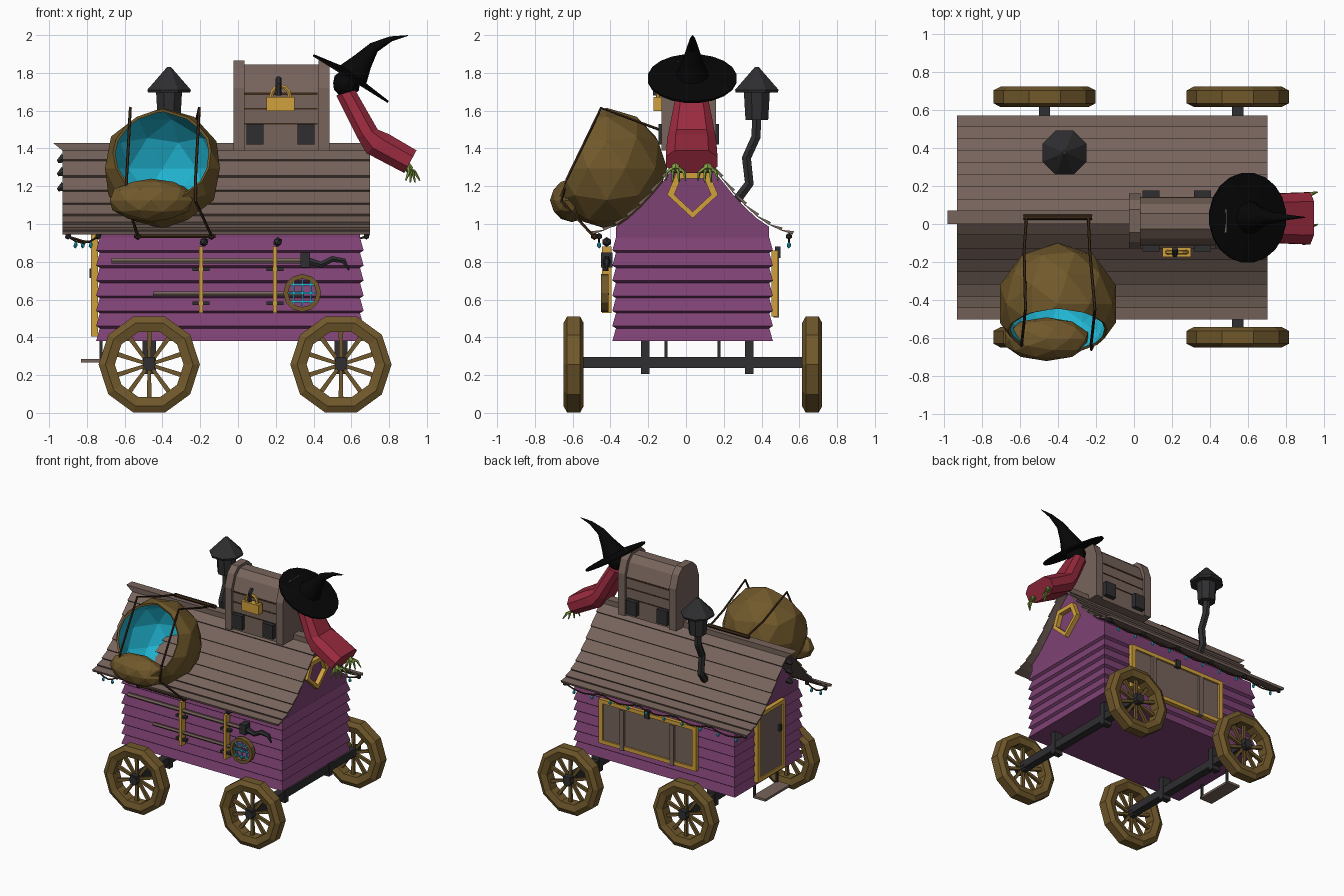
import bpy, bmesh, math
from mathutils import Vector as V, Matrix

if "Cube" in bpy.data.objects:
    bpy.data.objects.remove(bpy.data.objects["Cube"])


def colour(name, r, g, b):
    m = bpy.data.materials.new(name)
    c = tuple((k / 255) ** 2.2 for k in (r, g, b)) + (1,)
    m.use_nodes = True
    m.diffuse_color = c
    m.node_tree.nodes["Principled BSDF"].inputs["Base Color"].default_value = c
    return m


WOOD = colour("weathered wood", 118, 100, 92)
PURPLE = colour("purple paint", 126, 68, 116)
BROWN = colour("warm brown", 112, 89, 47)
CYAN = colour("bright cyan", 38, 180, 210)
GOLD = colour("gold trim", 208, 160, 64)
IRON = colour("dark iron", 50, 50, 52)
BLACK = colour("black cloth", 15, 15, 15)
RED = colour("red cloth", 152, 46, 64)
GREEN = colour("green skin", 134, 162, 72)
ROPE = colour("dark rope", 62, 45, 30)
C = 0.035  # centre line of the wagon


def finish(name, bm, *mats):
    bmesh.ops.remove_doubles(bm, verts=bm.verts, dist=1e-5)
    bmesh.ops.recalc_face_normals(bm, faces=bm.faces)
    me = bpy.data.meshes.new(name)
    bm.to_mesh(me)
    bm.free()
    for m in mats:
        me.materials.append(m)
    ob = bpy.data.objects.new(name, me)
    bpy.context.collection.objects.link(ob)
    return ob


def loft(name, rings, mat, cap=True):
    bm = bmesh.new()
    vs = [[bm.verts.new(p) for p in r] for r in rings]
    n = len(vs[0])
    for a, b in zip(vs, vs[1:]):
        for i in range(n):
            j = (i + 1) % n
            bm.faces.new((a[i], a[j], b[j], b[i]))
    if cap:
        bm.faces.new(vs[0])
        bm.faces.new(vs[-1])
    return finish(name, bm, mat)


def prism(name, yz, x0, x1, mat):
    return loft(name, [[(x, y, z) for y, z in yz] for x in (x0, x1)], mat)


def box(name, c, s, mat):
    x, y, z = c
    a, b, h = (k / 2 for k in s)
    return prism(name, [(y - b, z - h), (y + b, z - h), (y + b, z + h), (y - b, z + h)], x - a, x + a, mat)


def tube(name, path, radii, n, mat):
    pts = [V(p) for p in path]
    if not isinstance(radii, (list, tuple)):
        radii = [radii] * len(pts)
    span = pts[-1] - pts[0]
    ref = V((0, 1, 0)) if abs(span.x) > max(abs(span.y), abs(span.z)) else V((1, 0, 0))
    rings = []
    for i, p in enumerate(pts):
        t = (pts[min(i + 1, len(pts) - 1)] - pts[max(i - 1, 0)]).normalized()
        u = t.cross(ref).normalized()
        w = u.cross(t)
        rings.append([p + radii[i] * (u * math.cos(a) + w * math.sin(a))
                      for a in (math.tau * (k + 0.5) / n for k in range(n))])
    return loft(name, rings, mat)


def hoop(name, c, profile, n, mat):
    """Ring around the y axis; profile holds (radius, y) pairs."""
    return loft(name, [[(c[0] + r * math.cos(a), c[1] + y, c[2] + r * math.sin(a)) for r, y in profile]
                       for a in (math.tau * k / n for k in range(n + 1))], mat, cap=False)


def ball(name, c, r, mat, level=2, scale=(1, 1, 1)):
    bm = bmesh.new()
    bmesh.ops.create_icosphere(bm, subdivisions=level, radius=r,
                               matrix=Matrix.Translation(c) @ Matrix.Diagonal((*scale, 1)))
    return finish(name, bm, mat)


# Lapped siding and gable
def outline(grow, z):
    a, b = 0.695 + grow, 0.412 + grow
    return [(sx * a - 0.043, sy * b + C, z) for sx, sy in ((-1, -1), (1, -1), (1, 1), (-1, 1))]


rows = []
for i in range(7):
    z = 0.38 + 0.08 * i
    rows += [outline(0.013, z), outline(-0.006, z + 0.068)]
loft("wagon_siding", rows, PURPLE)
roof = [(0, 1.41), (0.08, 1.33), (0.15, 1.245), (0.21, 1.17), (0.275, 1.1),
        (0.34, 1.04), (0.405, 0.995), (0.47, 0.965), (0.53, 0.945)]
under = [(d, z - 0.01) for d, z in roof[:7]] + [(0.405, 0.9)]
prism("gable_wall", [(C - d, z) for d, z in under] + [(C + d, z) for d, z in under[:0:-1]], -0.73, 0.645, PURPLE)

# Lapped roof boards and ridge beam
for side in (-1, 1):
    for (d0, z0), (d1, z1) in zip(roof, roof[1:]):
        n = V((z0 - z1, d1 - d0)).normalized()
        pts = [(d0, z0), (d1, z1), (d1 + n.x * 0.018, z1 + n.y * 0.018), (d0 + n.x * 0.004, z0 + n.y * 0.004)]
        prism("roof_board", [(C + side * d, z) for d, z in pts], -0.93, 0.7, WOOD)
loft("ridge_beam", [[(x, C - 0.035, z), (x, C + 0.035, z), (x + e, C + 0.035, 1.39), (x + e, C - 0.035, 1.39)]
                    for x, e, z in ((-0.98, 0.05, 1.43), (0.735, -0.03, 1.43))], WOOD)
for z in (1.2, 1.28, 1.35):
    tube("gable_stud", [(-0.92, C, z), (-0.955, C, z - 0.02)], [0.03, 0.01], 6, IRON)

# Running gear
for x in (-0.47, 0.545):
    box("axle", (x, 0.04, 0.267), (0.06, 1.36, 0.06), IRON)
    for y in (-0.215, 0.335):
        box("axle_post", (x, y, 0.295), (0.07, 0.045, 0.18), IRON)
    for y in (-0.595, 0.668):
        c = V((x, y, 0.256))
        hoop("wheel_rim", c, [(0.268, -0.034), (0.268, 0.034), (0.232, 0.053), (0.182, 0.04),
                              (0.182, -0.04), (0.232, -0.053)], 10, BROWN)
        tube("wheel_hub", [c - V((0, 0.05, 0)), c + V((0, 0.05, 0))], 0.036, 6, IRON)
        for k in range(10):
            d = V((math.cos(math.tau * (k + 0.5) / 10), 0, math.sin(math.tau * (k + 0.5) / 10)))
            tube("wheel_spoke", [c + d * 0.025, c + d * 0.19], [0.013, 0.018], 4, BROWN)

# Door end with its step
box("door_panel", (-0.758, C, 0.67), (0.02, 0.3, 0.5), WOOD)
for s in (-1, 1):
    box("door_jamb", (-0.76, C + s * 0.155, 0.675), (0.035, 0.035, 0.54), GOLD)
    box("step_hanger", (-0.725, C + s * 0.14, 0.33), (0.015, 0.015, 0.12), IRON)
for z in (0.42, 0.93):
    box("door_rail", (-0.76, C, z), (0.035, 0.31, 0.03), GOLD)
box("door_handle", (-0.775, -0.07, 0.74), (0.02, 0.025, 0.05), IRON)
box("door_step", (-0.775, C, 0.275), (0.11, 0.31, 0.018), WOOD)

# Shuttered window on the rear wall
box("shutter_panel", (0, 0.464, 0.685), (0.8, 0.02, 0.3), WOOD)
for s in (-1, 1):
    box("shutter_frame_side", (s * 0.41, 0.47, 0.685), (0.035, 0.035, 0.35), GOLD)
    box("shutter_frame_rail", (0, 0.47, 0.685 + s * 0.16), (0.84, 0.035, 0.03), GOLD)
    box("shutter_post", (s * 0.22, 0.478, 0.665), (0.035, 0.03, 0.32), WOOD)
box("shutter_latch", (0, 0.485, 0.85), (0.04, 0.03, 0.06), IRON)

# Shield shaped gable window
shield = [(0, -0.125), (0.135, 0.0), (0.085, 0.12), (-0.085, 0.12), (-0.135, 0.0)]
loft("gable_window_frame", [[(x, C + y * s, 1.155 + z * s) for x, s in
                             ((0.64, 1), (0.68, 1), (0.68, 0.72), (0.64, 0.72))]
                            for y, z in shield + shield[:1]], GOLD, cap=False)

# Stove pipe
X = -0.365
tube("stove_pipe", [(X, 0.25, 1.1), (X, 0.335, 1.215), (X, 0.32, 1.35), (X, 0.37, 1.46), (X, 0.375, 1.57)],
     0.028, 6, IRON)
tube("pipe_drum", [(X, 0.375, 1.55), (X, 0.375, 1.71)], [0.065, 0.075], 8, IRON)
tube("pipe_cap", [(X, 0.375, z) for z in (1.695, 1.71, 1.83)], [0.12, 0.125, 0.012], 8, IRON)

# Treasure chest on the ridge
def chest(name, grow, x0, x1):
    half = [(0.125, 0), (0.125, 0.31), (0.09, 0.41), (0.04, 0.455)]
    arch = [(d + grow, 1.39 + h + grow * (h > 0)) for d, h in half]
    prism(name, [(0.015 - d, z) for d, z in arch] + [(0.015 + d, z) for d, z in arch[::-1]], x0, x1, WOOD)


chest("chest_body", 0, 0, 0.45)
for x in (-0.025, 0.425):
    chest("chest_end_band", 0.02, x, x + 0.06)
for y in (-0.125, 0.155):
    for x in (0.09, 0.36):
        box("chest_bracket", (x, y, 1.475), (0.09, 0.04, 0.11), IRON)
box("chest_seams", (0.225, 0.015, 1.53), (0.39, 0.256, 0.008), ROPE)
box("lid_seam", (0.225, 0.015, 1.69), (0.39, 0.256, 0.012), ROPE)
box("lower_lid_seam", (0.225, 0.015, 1.61), (0.39, 0.256, 0.008), ROPE)
box("padlock", (0.225, -0.148, 1.635), (0.15, 0.05, 0.075), GOLD)
tube("padlock_shackle", [(0.225 + 0.05 * math.cos(a), -0.148, 1.67 + 0.06 * math.sin(a))
                         for a in (math.pi * k / 6 for k in range(7))], 0.012, 6, GOLD)
tube("chest_hasp", [(0.215, -0.13, 1.77), (0.215, -0.16, 1.74), (0.215, -0.16, 1.68)], 0.016, 6, IRON)

# Crashed flyer: hat, head, sleeve and hands
tilt = V((0.53, 0, 0.85))
hat = V((0.6, 0.033, 1.775))
tube("pointed_hat", [hat - tilt * 0.012, hat, hat + tilt * 0.02, (0.66, C, 1.86), (0.72, C, 1.935),
                     (0.81, C, 1.98), (0.9, C, 1.998)], [0.237, 0.237, 0.085, 0.055, 0.03, 0.014, 0.002], 20, BLACK)
ball("head", (0.575, C, 1.745), 0.075, BLACK)
sleeve = []
for x0, z0, x1, z1, w in ((0.52, 1.68, 0.62, 1.71, 0.08), (0.63, 1.46, 0.74, 1.5, 0.122),
                          (0.68, 1.375, 0.8, 1.475, 0.13), (0.88, 1.27, 0.945, 1.39, 0.137)):
    a, b = V((x0, 0.03, z0)), V((x1, 0.03, z1))
    sleeve.append([a.lerp(b, t) + V((0, w * s, 0)) for t, s in
                   ((0, -0.65), (0.28, -1), (0.72, -1), (1, -0.65), (1, 0.65), (0.72, 1), (0.28, 1), (0, 0.65))])
loft("red_sleeve", sleeve, RED)
for y in (-0.055, 0.115):
    tube("palm", [(0.87, y, 1.34), (0.91, y, 1.285)], 0.022, 6, GREEN)
    for k in (-1.5, -0.5, 0.5, 1.5):
        tube("finger", [(0.9, y + k * 0.012, 1.295), (0.92 + k * 0.01, y + k * 0.03, 1.275),
                        (0.925 + k * 0.025, y + k * 0.035, 1.215 + abs(k) * 0.01)], [0.011, 0.01, 0.004], 5, GREEN)

# Open sack with a bright lining
centre, face = V((-0.4, -0.42, 1.295)), V((0, -0.9, 0.44))
bm = bmesh.new()
bmesh.ops.create_icosphere(bm, subdivisions=2, radius=0.32, matrix=Matrix.Translation(centre))
bmesh.ops.bisect_plane(bm, geom=bm.verts[:] + bm.edges[:] + bm.faces[:],
                       plane_co=centre + face * 0.16, plane_no=face, clear_outer=True)
sack = finish("sack", bm, BROWN, CYAN)
lining = sack.modifiers.new("lining", "SOLIDIFY")
lining.thickness, lining.offset, lining.material_offset = 0.015, -1, 1
ball("sack_lip", (-0.46, -0.605, 1.125), 0.115, BROWN, 2, (2.0, 1, 1))

# Ropes tying the sack down
for x0, x1, x2 in ((-0.565, -0.59, -0.53), (-0.24, -0.225, -0.14)):
    tube("sack_rope", [(x0, C, 1.45), ((x0 + x1) / 2, -0.14, 1.5), (x1 + 0.02, -0.45, 1.615), (x1, -0.63, 1.24),
                       (x1, -0.66, 1.12), (x2, -0.49, 0.935)], 0.008, 5, ROPE)
    ball("rope_knot", (x2, -0.485, 0.935), 0.02, ROPE, 1)
tube("ridge_bar", [(-0.58, C, 1.445), (-0.22, C, 1.445)], 0.014, 6, ROPE)
tube("eave_bar", [(-0.55, -0.485, 0.935), (-0.12, -0.485, 0.935)], 0.01, 6, ROPE)

# Tool rack on the front wall
Y = -0.42
for x in (-0.195, 0.195):
    box("rack_strap", (x, -0.42, 0.705), (0.022, 0.05, 0.35), GOLD)
    ball("rack_knob", (x + 0.015, -0.42, 0.905), 0.026, IRON, 1)
    for z in (0.58, 0.76):
        box("rack_peg", (x, -0.425, z), (0.09, 0.03, 0.018), IRON)
tube("hook_pole", [(-0.67, Y, 0.805), (0.34, Y, 0.805)], 0.016, 6, WOOD)
box("hook_ferrule", (0.355, Y, 0.81), (0.05, 0.06, 0.08), IRON)
tube("hook_blade", [(0.37, Y, 0.805), (0.44, Y, 0.785), (0.5, Y, 0.815), (0.56, Y, 0.805), (0.588, Y, 0.755)],
     [0.022, 0.018, 0.018, 0.016, 0.005], 6, IRON)
tube("net_pole", [(-0.45, Y, 0.63), (0.35, Y, 0.63)], 0.014, 6, WOOD)
hoop("net_ring", (0.34, Y - 0.01, 0.635), [(0.1, -0.02), (0.1, 0.02), (0.075, 0.02), (0.075, -0.02)], 12, BROWN)
for k in (-0.045, 0, 0.045):
    box("net_cord_upright", (0.34 + k, Y - 0.02, 0.635), (0.009, 0.008, 0.14), CYAN)
    box("net_cord_level", (0.34, Y - 0.02, 0.635 + k), (0.14, 0.008, 0.009), CYAN)

# String of lamps below the eaves
def lamps(y, x0, x1, swags):
    n = swags * 4
    path = [(x0 + (x1 - x0) * k / n, y, 0.935 - 0.035 * math.sin(math.pi * (k % 4) / 4)) for k in range(n + 1)]
    tube("lamp_string", path, 0.006, 5, ROPE)
    for k, p in enumerate(path[1::2]):
        ball("lamp_bulb", V(p) - V((0, 0, 0.022)), 0.012, CYAN, 1, (1, 1, 1.5))
    for p in path[::4]:
        ball("lamp_hook", p, 0.018, IRON, 1)


lamps(0.545, -0.9, 0.68, 5)
lamps(-0.46, -0.9, -0.74, 1)
